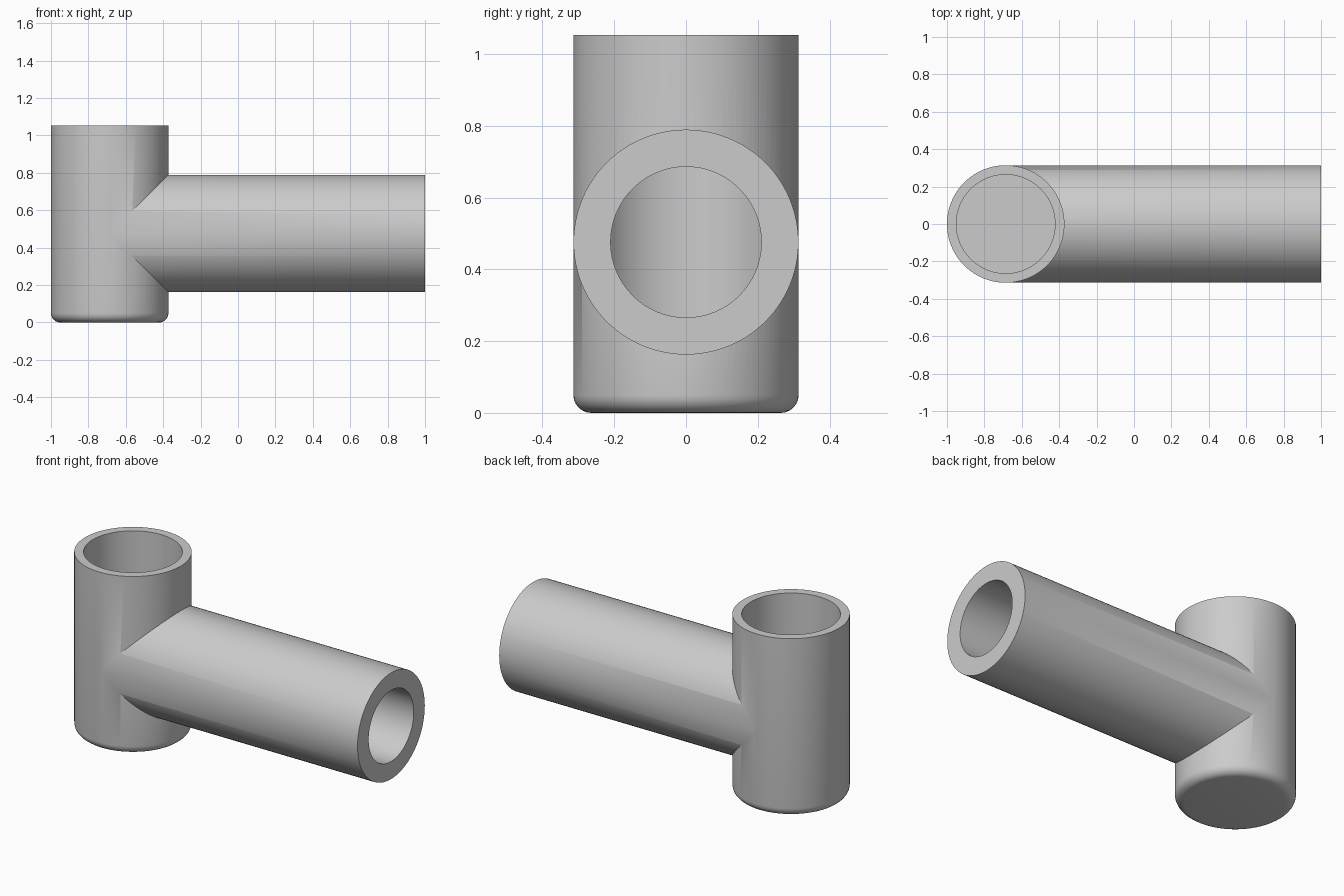
import bpy
import bmesh
from math import radians
from mathutils import Matrix, Vector

cube = bpy.data.objects.get("Cube")
if cube:
    bpy.data.objects.remove(cube, do_unlink=True)

AXIS_X = -0.686      # centre of the upright pipe
ARM_Z = 0.476        # centre of the side pipe
HEIGHT = 1.053
SEGMENTS = 96

grey = bpy.data.materials.new("plain grey")
grey.use_nodes = True
grey.diffuse_color = (0.6, 0.6, 0.6, 1)
grey.node_tree.nodes["Principled BSDF"].inputs["Base Color"].default_value = (0.6, 0.6, 0.6, 1)


def cylinder(name, radius, start, end, fillet=0):
    """Capped cylinder from start to end, optionally rounded at its start rim."""
    start, end = Vector(start), Vector(end)
    axis = end - start
    bm = bmesh.new()
    bmesh.ops.create_cone(bm, cap_ends=True, segments=SEGMENTS, radius1=radius,
                          radius2=radius, depth=axis.length)
    if fillet:
        rim = [e for e in bm.edges if all(v.co.z < 0 for v in e.verts)]
        bmesh.ops.bevel(bm, geom=rim, offset=fillet, segments=6, profile=0.5,
                        affect='EDGES')
    turn = Vector((0, 0, 1)).rotation_difference(axis).to_matrix().to_4x4()
    bm.transform(Matrix.Translation((start + end) / 2) @ turn)
    mesh = bpy.data.meshes.new(name)
    bm.to_mesh(mesh)
    bm.free()
    mesh.materials.append(grey)
    obj = bpy.data.objects.new(name, mesh)
    bpy.context.collection.objects.link(obj)
    return obj


def combine(target, tool, operation):
    """Apply a boolean and discard the tool object."""
    tool.hide_render = True
    mod = target.modifiers.new(tool.name, 'BOOLEAN')
    mod.operation, mod.object, mod.solver = operation, tool, 'EXACT'
    bpy.context.view_layer.objects.active = target
    bpy.ops.object.modifier_apply(modifier=mod.name)
    bpy.data.objects.remove(tool, do_unlink=True)


# Upright pipe with a rounded, closed base, joined to the side pipe
fitting = cylinder("pipe_fitting", 0.314, (AXIS_X, 0, 0), (AXIS_X, 0, HEIGHT), 0.05)
arm = cylinder("side_pipe", 0.3135, (AXIS_X, 0, ARM_Z), (1, 0, ARM_Z))
combine(fitting, arm, 'UNION')

# Connected bores: wide upright one with a floor, narrower one along the arm
upright_bore = cylinder("upright_bore", 0.264, (AXIS_X, 0, 0.052), (AXIS_X, 0, HEIGHT + 0.1))
combine(fitting, upright_bore, 'DIFFERENCE')
arm_bore = cylinder("arm_bore", 0.21, (AXIS_X, 0, ARM_Z), (1.1, 0, ARM_Z))
combine(fitting, arm_bore, 'DIFFERENCE')

# Smooth walls with crisp rims and seams
bpy.ops.object.select_all(action='DESELECT')
fitting.select_set(True)
bpy.context.view_layer.objects.active = fitting
bpy.ops.object.shade_smooth_by_angle(angle=radians(30))
